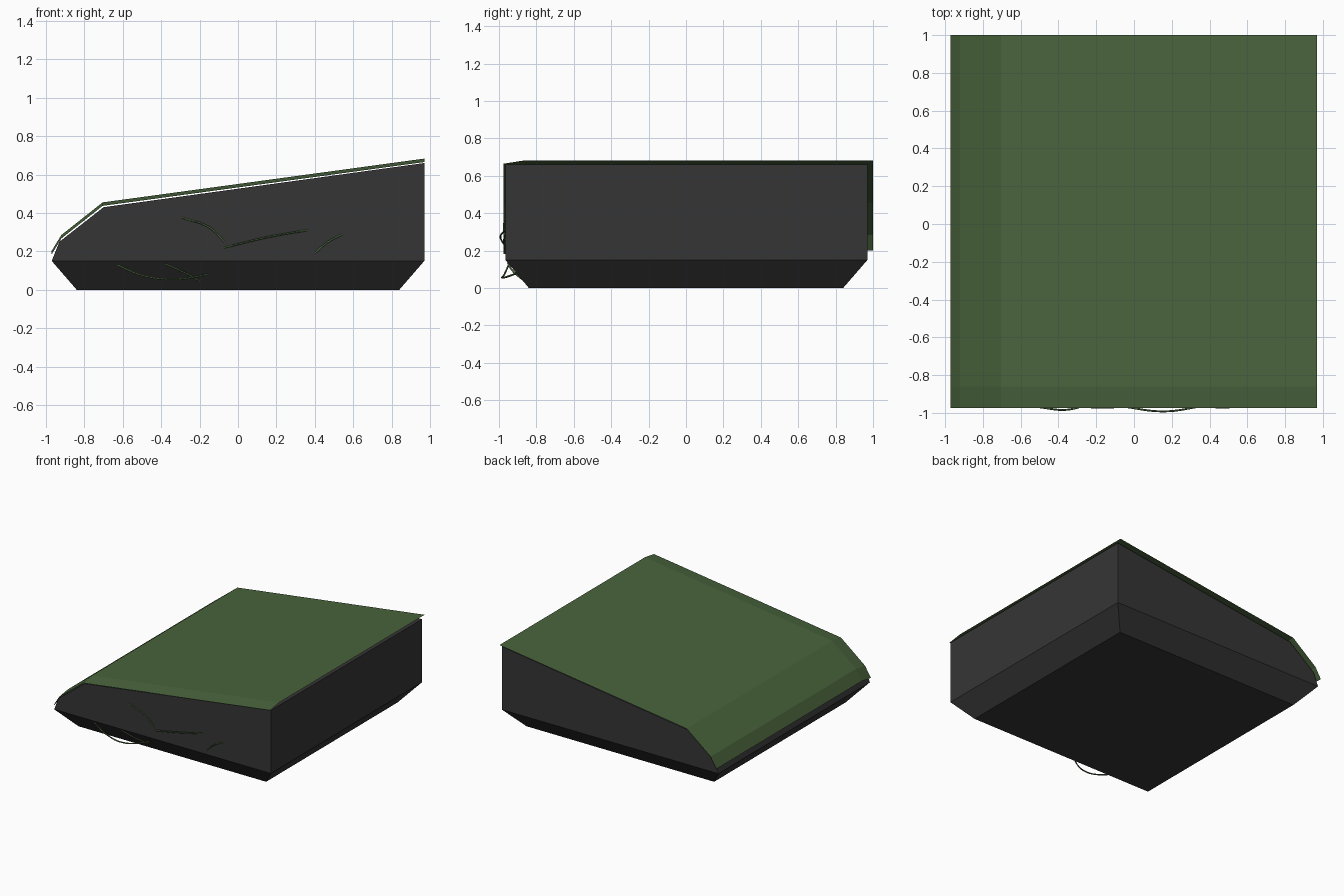
import bpy, bmesh

if "Cube" in bpy.data.objects:
    bpy.data.objects.remove(bpy.data.objects["Cube"])


def material(name, rgb):
    m = bpy.data.materials.new(name)
    m.diffuse_color = (*rgb, 1)
    m.use_nodes = True
    m.node_tree.nodes["Principled BSDF"].inputs["Base Color"].default_value = m.diffuse_color
    return m


STONE = material("dark stone grey", (0.036, 0.036, 0.036))
MOSS = material("moss green", (0.066, 0.126, 0.045))


def finish(name, bm, mat):
    me = bpy.data.meshes.new(name)
    bm.to_mesh(me)
    bm.free()
    me.materials.append(mat)
    ob = bpy.data.objects.new(name, me)
    bpy.context.collection.objects.link(ob)
    return ob


# Stone slab: side profile extruded front to back, over a tapered foot
bm = bmesh.new()
profile = [(-0.97, 0.15), (0.97, 0.15), (0.97, 0.66), (-0.70, 0.43), (-0.93, 0.25)]
front = [bm.verts.new((x, -0.965, z)) for x, z in profile]
back = [bm.verts.new((x, 0.97, z)) for x, z in profile]
bm.faces.new(front)
bm.faces.new(back[::-1])
for i in range(1, 5):
    j = (i + 1) % 5
    bm.faces.new((front[i], back[i], back[j], front[j]))
rim = [front[0], front[1], back[1], back[0]]
foot = [bm.verts.new((x, y, 0)) for x, y in
        ((-0.84, -0.84), (0.84, -0.84), (0.84, 0.84), (-0.84, 0.84))]
for i in range(4):
    j = (i + 1) % 4
    bm.faces.new((rim[i], foot[i], foot[j], rim[j]))
bm.faces.new(foot[::-1])
bmesh.ops.recalc_face_normals(bm, faces=bm.faces)
finish("stone_slab", bm, STONE)

# Moss blanket: open sheet over the top, drooping at the front edge
bm = bmesh.new()
sheet = [(-0.972, 0.20), (-0.92, 0.285), (-0.705, 0.455), (0.97, 0.683)]
rows = [[bm.verts.new((x, y, z - droop)) for x, z in sheet]
        for y, droop in ((-0.975, 0.018), (-0.86, 0), (1.0, 0))]
for a, b in zip(rows, rows[1:]):
    for i in range(3):
        bm.faces.new((a[i], a[i + 1], b[i + 1], b[i]))
for f in bm.faces:
    f.normal_update()
    if f.normal.z < 0:
        f.normal_flip()
finish("moss_blanket", bm, MOSS)


# Thin vines creeping over the front
def vine(name, points):
    cu = bpy.data.curves.new(name, 'CURVE')
    cu.dimensions = '3D'
    cu.bevel_depth = 0.005
    cu.bevel_resolution = 1
    cu.resolution_u = 8
    cu.use_fill_caps = True
    sp = cu.splines.new('BEZIER')
    sp.bezier_points.add(len(points) - 1)
    for bp, p in zip(sp.bezier_points, points):
        bp.co = p
        bp.handle_left_type = bp.handle_right_type = 'AUTO'
    cu.materials.append(MOSS)
    ob = bpy.data.objects.new(name, cu)
    bpy.context.collection.objects.link(ob)


vine("vine_upper", [(-0.29, -0.967, 0.375), (-0.15, -0.973, 0.325), (-0.07, -0.967, 0.25)])
vine("vine_middle", [(-0.07, -0.965, 0.22), (0.16, -0.992, 0.275), (0.36, -0.965, 0.31)])
vine("vine_right", [(0.40, -0.966, 0.19), (0.47, -0.973, 0.25), (0.54, -0.966, 0.287)])
vine("vine_low_long", [(-0.63, -0.945, 0.13), (-0.50, -0.97, 0.075),
                       (-0.33, -0.98, 0.055), (-0.15, -0.90, 0.08)])
vine("vine_low_short", [(-0.38, -0.953, 0.135), (-0.28, -0.925, 0.09), (-0.18, -0.86, 0.035)])
